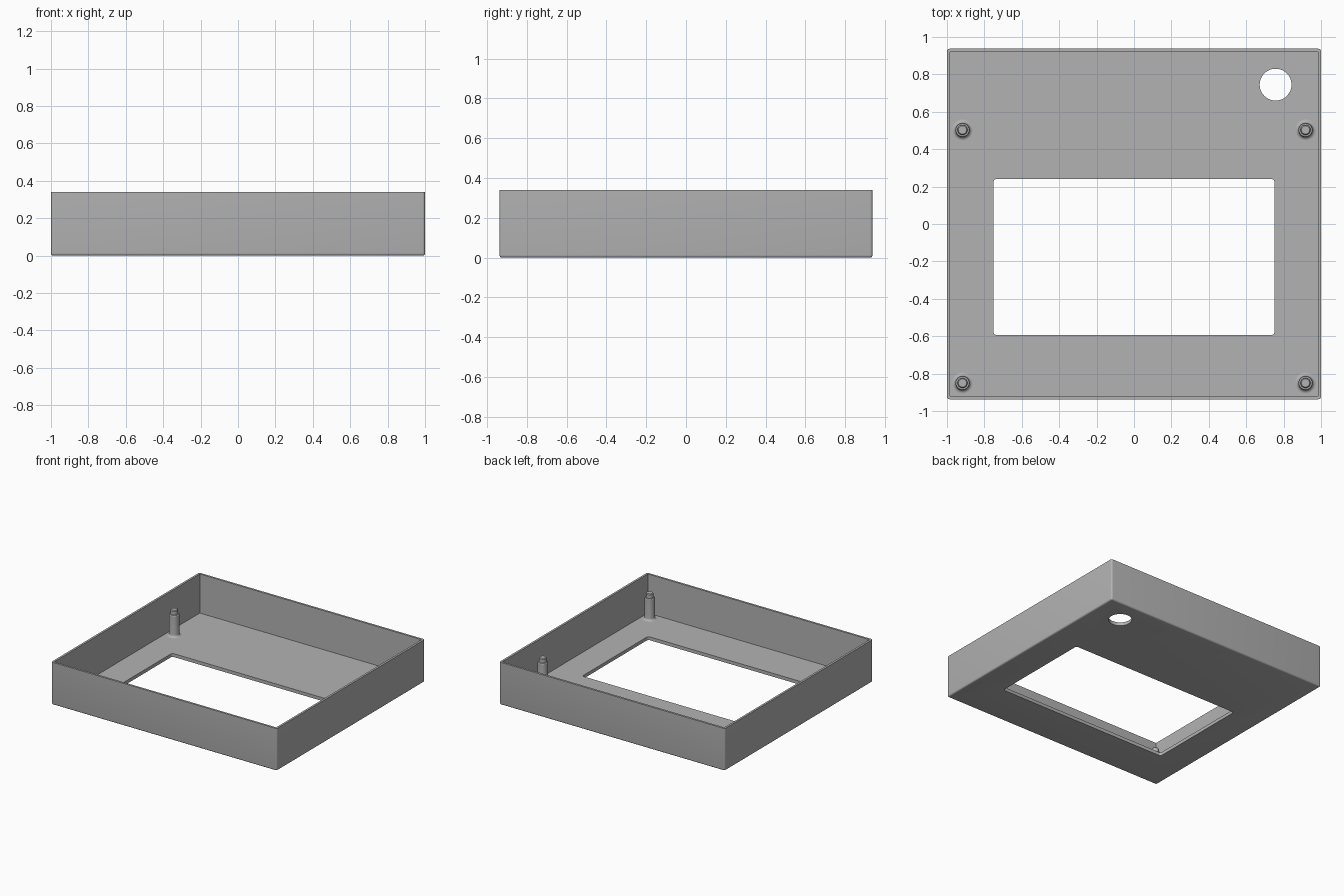
import bpy, bmesh, math

if "Cube" in bpy.data.objects:
    bpy.data.objects.remove(bpy.data.objects["Cube"])

W, D, H = 1.0, 0.937, 0.34      # half width, half depth, height
WALL, FLOOR = 0.017, 0.027

grey = bpy.data.materials.new("grey_plastic")
grey.diffuse_color = (0.45, 0.45, 0.45, 1)
grey.use_nodes = True
grey.node_tree.nodes["Principled BSDF"].inputs["Base Color"].default_value = grey.diffuse_color


def finish(bm, name):
    bmesh.ops.recalc_face_normals(bm, faces=bm.faces)
    me = bpy.data.meshes.new(name)
    bm.to_mesh(me)
    bm.free()
    me.materials.append(grey)
    ob = bpy.data.objects.new(name, me)
    bpy.context.collection.objects.link(ob)
    return ob


def block(name, lo, hi, radius=0.0, round_bottom=False):
    """Box with rounded upright edges, and optionally rounded bottom edges."""
    bm = bmesh.new()
    bmesh.ops.create_cube(bm, size=1)
    for v in bm.verts:
        for i in range(3):
            v.co[i] = lo[i] if v.co[i] < 0 else hi[i]
    if radius:
        def wanted(e):
            a, b = e.verts
            upright = abs(a.co.z - b.co.z) > 1e-4
            bottom = max(a.co.z, b.co.z) < lo[2] + 1e-4
            return upright or (round_bottom and bottom)
        bmesh.ops.bevel(bm, geom=[e for e in bm.edges if wanted(e)], offset=radius,
                        segments=5, profile=0.5, affect='EDGES')
    return finish(bm, name)


def lathe(name, profile, x, y, steps=40):
    """Solid of revolution from (radius, z) points, with flat end caps."""
    bm = bmesh.new()
    rings = []
    for r, z in profile:
        rings.append([bm.verts.new((x + r * math.cos(2 * math.pi * k / steps),
                                    y + r * math.sin(2 * math.pi * k / steps), z))
                      for k in range(steps)])
    for a, b in zip(rings, rings[1:]):
        for k in range(steps):
            n = (k + 1) % steps
            bm.faces.new((a[k], a[n], b[n], b[k]))
    bm.faces.new(rings[0][::-1])
    bm.faces.new(rings[-1])
    return finish(bm, name)


def smooth(ob):
    bpy.ops.object.select_all(action='DESELECT')
    ob.select_set(True)
    bpy.context.view_layer.objects.active = ob
    bpy.ops.object.shade_smooth_by_angle(angle=math.radians(30))


# Open tray with rounded corners and bottom edge
tray = block("tray_shell", (-W, -D, 0), (W, D, H), 0.013, True)

# Cutters: inside of the tray, screen window, round port
cutters = [
    block("cavity_cutter", (-W + WALL, -D + WALL, FLOOR), (W - WALL, D - WALL, H + 0.2)),
    block("window_cutter", (-0.752, -0.593, -0.1), (0.752, 0.24, 0.1), 0.017),
    lathe("port_cutter", [(0.085, -0.1), (0.085, 0.1)], 0.757, 0.745, 64),
]
bpy.context.view_layer.objects.active = tray
for c in cutters:
    mod = tray.modifiers.new(c.name, 'BOOLEAN')
    mod.operation, mod.solver, mod.object = 'DIFFERENCE', 'EXACT', c
    bpy.ops.object.modifier_apply(modifier=mod.name)
for c in cutters:
    bpy.data.objects.remove(c)
smooth(tray)

# Mounting posts: filleted foot, shaft, shoulder and chamfered locating pin
foot = [(0.038 + 0.018 * (1 - math.sin(a)), FLOOR + 0.018 * (1 - math.cos(a)))
        for a in [math.pi / 2 * i / 6 for i in range(7)]]
profile = [(0.056, FLOOR - 0.005)] + foot + [
    (0.038, 0.195), (0.035, 0.2), (0.027, 0.2), (0.027, 0.23), (0.022, 0.236)]
for side, x in (("left", -0.917), ("right", 0.917)):
    for end, y in (("front", -0.85), ("back", 0.503)):
        smooth(lathe(f"post_{end}_{side}", profile, x, y))
